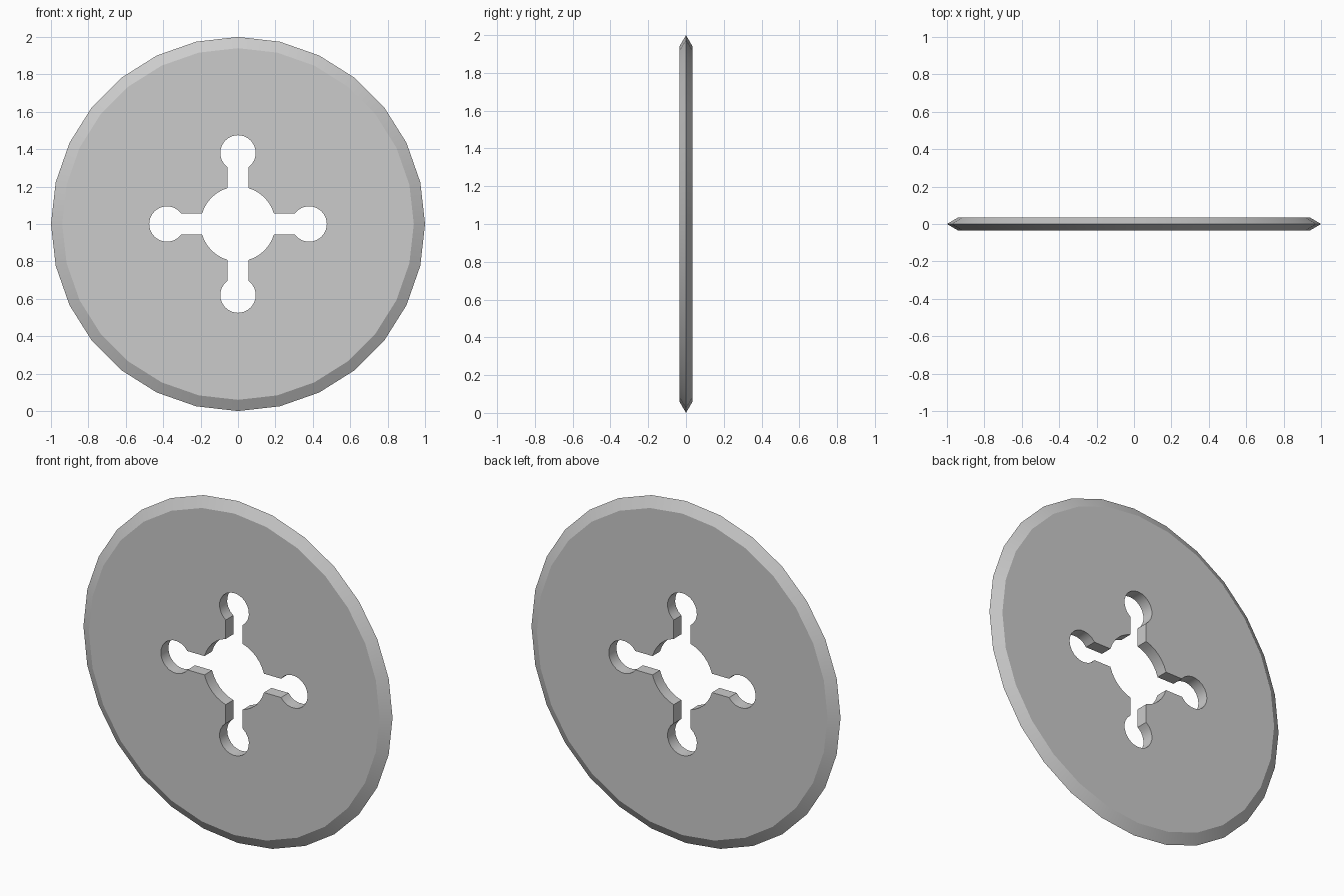
import bpy
import bmesh
from math import sin, cos, pi, asin, radians

if "Cube" in bpy.data.objects:
    bpy.data.objects.remove(bpy.data.objects["Cube"])

HALF_T = 0.035       # half thickness of the plate
RIM_R, FACE_R = 1.0, 0.94
SIDES = 28
HUB_R = 0.2          # central hole
SLOT_W = 0.055       # half width of each slot
EYE_R, EYE_D = 0.095, 0.38   # round end of each slot


def arc(cx, r, a0, a1, n):
    return [(cx + r * cos(a0 + (a1 - a0) * i / n), r * sin(a0 + (a1 - a0) * i / n))
            for i in range(n + 1)]


def cutout():
    """Hub hole with four keyhole slots, as one closed outline."""
    eye = pi - asin(SLOT_W / EYE_R)
    hub = asin(SLOT_W / HUB_R)
    quarter = arc(EYE_D, EYE_R, -eye, eye, 18) + arc(0, HUB_R, hub, pi / 2 - hub, 6)
    pts = []
    for k in range(4):
        c, s = cos(k * pi / 2), sin(k * pi / 2)
        pts += [(c * x - s * z, s * x + c * z) for x, z in quarter]
    return pts


def ring(bm, pts, y):
    return [bm.verts.new((x, y, z + 1)) for x, z in pts]


def bridge(bm, a, b):
    for i in range(len(a)):
        j = (i + 1) % len(a)
        bm.faces.new((a[i], a[j], b[j], b[i]))


def loop_edges(bm, vs):
    return [bm.edges.get((vs[i - 1], vs[i])) for i in range(len(vs))]


bm = bmesh.new()

# Bevelled rim meeting at a sharp middle edge
front, middle, back = (ring(bm, arc(0, r, 0, 2 * pi, SIDES)[:-1], y)
                       for r, y in ((FACE_R, -HALF_T), (RIM_R, 0), (FACE_R, HALF_T)))
bridge(bm, front, middle)
bridge(bm, middle, back)

# Walls of the cutout
hole_front = ring(bm, cutout(), -HALF_T)
hole_back = ring(bm, cutout(), HALF_T)
bridge(bm, hole_front, hole_back)

# Flat front and back faces around the cutout
for outer, inner in ((front, hole_front), (back, hole_back)):
    bmesh.ops.triangle_fill(bm, use_beauty=True,
                            edges=loop_edges(bm, outer) + loop_edges(bm, inner))
bmesh.ops.recalc_face_normals(bm, faces=bm.faces)

mesh = bpy.data.meshes.new("slotted_disc")
bm.to_mesh(mesh)
bm.free()
disc = bpy.data.objects.new("slotted_disc", mesh)
bpy.context.collection.objects.link(disc)

# Smooth around the rim and holes, crisp at the edges
bpy.context.view_layer.objects.active = disc
disc.select_set(True)
bpy.ops.object.shade_smooth_by_angle(angle=radians(25))
